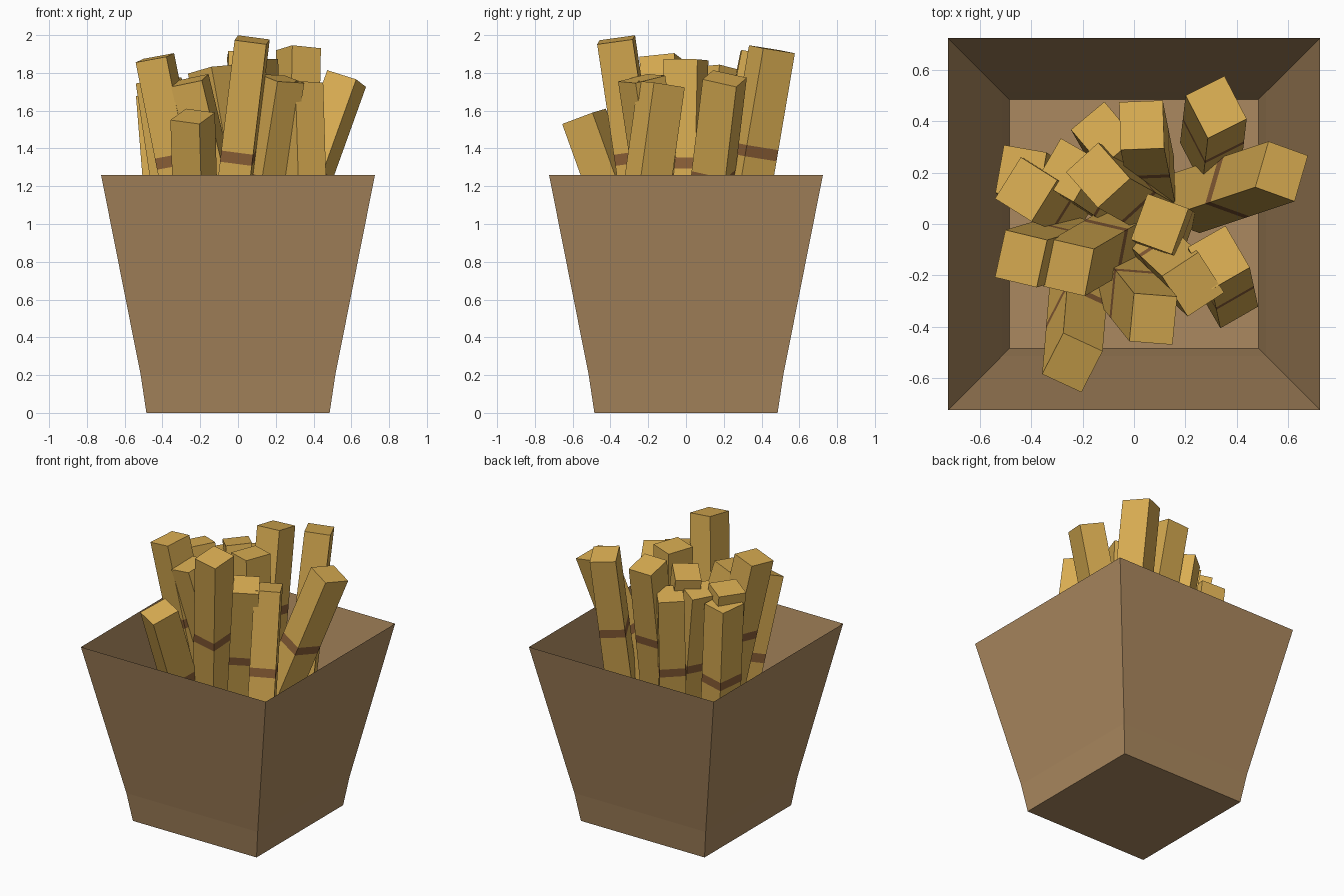
import bpy, bmesh, math
from mathutils import Matrix, Vector

if "Cube" in bpy.data.objects:
    bpy.data.objects.remove(bpy.data.objects["Cube"])


def material(name, rgb):
    m = bpy.data.materials.new(name)
    m.diffuse_color = (*rgb, 1)
    m.use_nodes = True
    m.node_tree.nodes["Principled BSDF"].inputs["Base Color"].default_value = m.diffuse_color
    return m


CARD = material("card", (0.41, 0.25, 0.115))
POTATO = material("potato", (0.70, 0.42, 0.085))
BROWNED = material("browned", (0.27, 0.12, 0.04))


def loft(name, sections, mats, cap_top, band=None):
    """Stack rectangles (half x, half y, z) into a four-sided column."""
    bm = bmesh.new()
    rings = [[bm.verts.new((sx * hx, sy * hy, z))
              for sx, sy in ((-1, -1), (1, -1), (1, 1), (-1, 1))]
             for hx, hy, z in sections]
    bm.faces.new(rings[0][::-1])
    if cap_top:
        bm.faces.new(rings[-1])
    for level, (a, b) in enumerate(zip(rings, rings[1:])):
        for i in range(4):
            j = (i + 1) % 4
            f = bm.faces.new((a[i], a[j], b[j], b[i]))
            f.material_index = 1 if level == band else 0
    me = bpy.data.meshes.new(name)
    bm.to_mesh(me)
    bm.free()
    for m in mats:
        me.materials.append(m)
    ob = bpy.data.objects.new(name, me)
    bpy.context.collection.objects.link(ob)
    return ob


# open carton with a slight kink near the foot
loft("carton", [(0.485, 0.485, 0), (0.515, 0.515, 0.2), (0.725, 0.725, 1.26)],
     [CARD], False)


def fry(i, top, lean, roll, length=1.1, w=0.17, d=0.19):
    mid = -length / 2
    ob = loft(f"fry_{i:02d}", [(w / 2, d / 2, z) for z in
                               (-length, mid - 0.03, mid + 0.03, 0)],
              [POTATO, BROWNED], True, band=1)
    axis = Vector((*lean, 1)).normalized()
    tilt = Vector((0, 0, 1)).rotation_difference(axis).to_matrix().to_4x4()
    ob.matrix_world = (Matrix.Translation(top) @ tilt
                       @ Matrix.Rotation(math.radians(roll), 4, 'Z'))


# fries: centre of top end, lean per unit height, roll
FRIES = [
    ((0.32, 0.455, 1.925), (0.02, 0.17), 27),
    ((0.03, 0.385, 1.90), (-0.04, 0.2), 2),
    ((-0.14, 0.19, 1.82), (-0.18, 0.1), 42),
    ((-0.12, 0.35, 1.72), (-0.08, 0.14), 40),
    ((-0.42, 0.135, 1.76), (-0.15, 0.06), -32),
    ((-0.44, 0.20, 1.68), (-0.08, 0.06), -10),
    ((-0.26, 0.21, 1.73), (-0.15, 0.1), -30),
    ((-0.44, -0.135, 1.88), (-0.2, -0.06), -13),
    ((-0.255, -0.17, 1.76), (-0.24, -0.14), -12),
    ((0.10, 0.0, 1.87), (-0.03, 0.02), -20),
    ((0.075, -0.37, 1.975), (0.12, -0.15), -5),
    ((0.575, 0.205, 1.77), (0.36, 0.12), -18),
    ((0.33, -0.13, 1.74), (-0.03, 0.14), 30),
    ((0.23, -0.235, 1.77), (0.16, -0.15), 33),
    ((-0.24, -0.54, 1.57), (-0.03, -0.36), -26),
]
for i, (top, lean, roll) in enumerate(FRIES, 1):
    fry(i, top, lean, roll, 1.25 if top[2] > 1.95 else 1.1)
